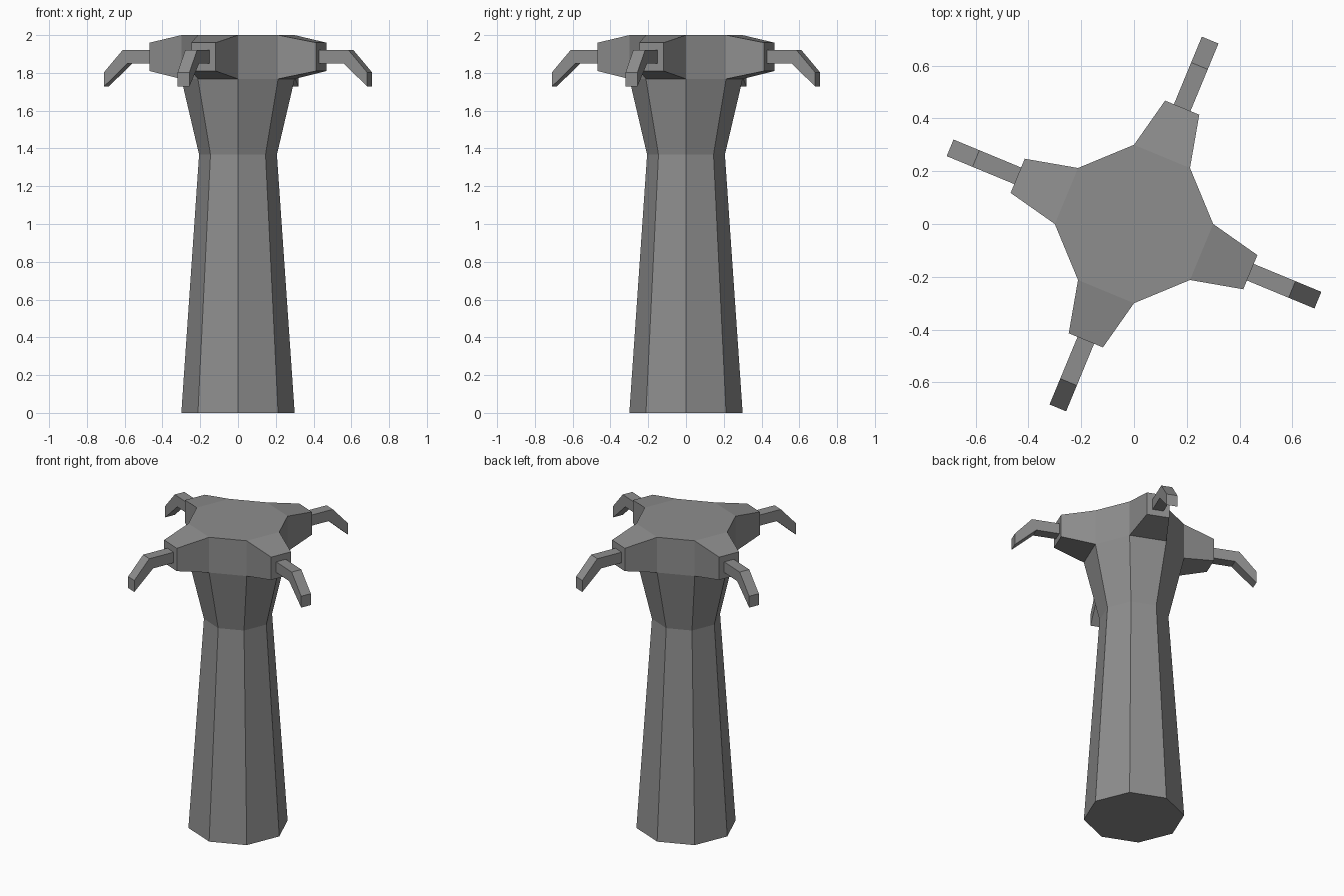
import bpy, bmesh
from math import cos, sin, radians
from mathutils import Matrix

if "Cube" in bpy.data.objects:
    bpy.data.objects.remove(bpy.data.objects["Cube"])

dark = bpy.data.materials.new("dark_grey")
dark.diffuse_color = (0.27, 0.27, 0.27, 1)
dark.use_nodes = True
dark.node_tree.nodes["Principled BSDF"].inputs["Base Color"].default_value = dark.diffuse_color


def loft(bm, rings):
    """Skin a stack of equal-sized point rings and cap both ends."""
    rows = [[bm.verts.new(p) for p in ring] for ring in rings]
    n = len(rows[0])
    for a, b in zip(rows, rows[1:]):
        for i in range(n):
            j = (i + 1) % n
            bm.faces.new((a[i], a[j], b[j], b[i]))
    bm.faces.new(rows[0][::-1])
    bm.faces.new(rows[-1])


def finish(bm, name):
    bmesh.ops.recalc_face_normals(bm, faces=bm.faces)
    mesh = bpy.data.meshes.new(name)
    bm.to_mesh(mesh)
    bm.free()
    mesh.materials.append(dark)
    obj = bpy.data.objects.new(name, mesh)
    bpy.context.collection.objects.link(obj)


def rect(r, half, z0, z1):
    """Upright rectangle at distance r along +x."""
    return [(r, -half, z0), (r, half, z0), (r, half, z1), (r, -half, z1)]


ANGLES = [radians(-22.5 + 90 * k) for k in range(4)]
R = 0.30
HALF = R * sin(radians(22.5))

# Octagonal column with a waist and a flared head
bm = bmesh.new()
profile = [(R, 0), (0.206, 1.367), (R, 1.768), (R, 2.0)]
loft(bm, [[(r * cos(radians(45 * k)), r * sin(radians(45 * k)), z)
           for k in range(8)] for r, z in profile])

# Four tapered sockets extruded from alternate head faces
for a in ANGLES:
    face = max((f for f in bm.faces if f.calc_center_median().z > 1.8),
               key=lambda f: f.calc_center_median().x * cos(a)
               + f.calc_center_median().y * sin(a))
    new = bmesh.ops.extrude_discrete_faces(bm, faces=[face])["faces"][0]
    spin = Matrix.Rotation(a, 4, 'Z')
    for v in new.verts:
        p = spin.inverted() @ v.co
        p.x = 0.477
        p.y *= 0.07 / HALF
        p.z = 1.81 if p.z < 1.9 else 1.96
        v.co = spin @ p
finish(bm, "column")

# Four bent hooks hanging from the sockets
for k, a in enumerate(ANGLES):
    bm = bmesh.new()
    w = 0.034
    bend = [(0.62, -w, 1.85), (0.62, w, 1.85), (0.648, w, 1.92), (0.648, -w, 1.92)]
    loft(bm, [rect(0.47, w, 1.85, 1.92), bend, rect(0.754, w, 1.728, 1.803)])
    bm.transform(Matrix.Rotation(a, 4, 'Z'))
    finish(bm, f"hook_{k + 1}")
